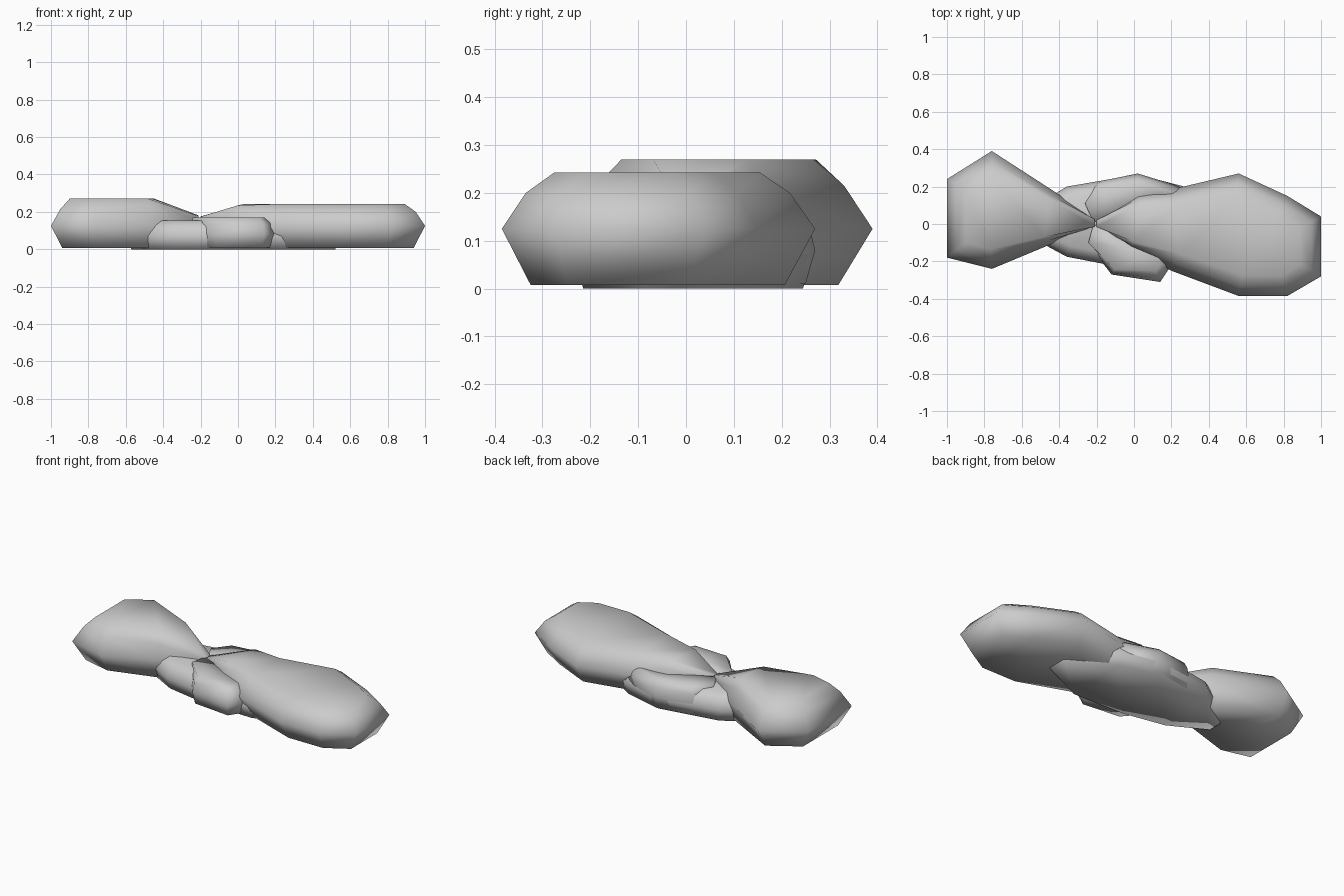
import bpy, bmesh
from mathutils import Vector

if "Cube" in bpy.data.objects:
    bpy.data.objects.remove(bpy.data.objects["Cube"])

PINCH = Vector((-0.2, 0.0))


def pillow(name, pairs, levels, pinch_z=None):
    """Puffy lobe: outline given as (low, high) pairs, stacked as inset rings."""
    ring = [Vector(p[0]) for p in pairs] + [Vector(p[1]) for p in reversed(pairs)]
    n = len(ring)
    area = sum(ring[i].x * ring[(i + 1) % n].y - ring[(i + 1) % n].x * ring[i].y for i in range(n))
    turn = 1 if area > 0 else -1
    bm = bmesh.new()
    rings = []
    top = levels[-1][1]
    for inset, z in levels:
        verts = []
        for i, p in enumerate(ring):
            a = (p - ring[i - 1]).normalized()
            b = (ring[(i + 1) % n] - p).normalized()
            na = Vector((-a.y, a.x)) * turn
            nb = Vector((-b.y, b.x)) * turn
            m = (na + nb).normalized()
            m *= min(1.3, 1 / max(0.3, m.dot(na)))
            d = (p - PINCH).length
            q, zz = p.copy(), z
            if pinch_z is None:
                q += m * inset
            else:
                q += m * inset * min(1, max(0, d - 0.06) / 0.45)
                k = pinch_z / top
                zz = z * (k + (1 - k) * min(1, d / 0.25))
            verts.append(bm.verts.new((q.x, q.y, zz)))
        rings.append(verts)
    for r, s in zip(rings, rings[1:]):
        for i in range(n):
            j = (i + 1) % n
            bm.faces.new((r[i], r[j], s[j], s[i]))
    # caps as strips between the two sides
    for r in (rings[0], rings[-1]):
        for i in range(n // 2 - 1):
            bm.faces.new((r[i], r[i + 1], r[n - 2 - i], r[n - 1 - i]))
    bmesh.ops.recalc_face_normals(bm, faces=bm.faces)
    for f in bm.faces:
        f.smooth = True
    me = bpy.data.meshes.new(name)
    bm.to_mesh(me)
    bm.free()
    ob = bpy.data.objects.new(name, me)
    bpy.context.collection.objects.link(ob)


small = [(0.03, 0.01), (0, 0.08), (0.02, 0.135), (0.06, 0.17)]

# large left lobe
pillow("left_lobe", [
    ((-0.21, -0.015), (-0.21, 0.025)),
    ((-0.46, -0.115), (-0.42, 0.17)),
    ((-0.76, -0.24), (-0.76, 0.39)),
    ((-1.0, -0.18), (-1.0, 0.24)),
], [(0.06, 0.008), (0, 0.125), (0.05, 0.215), (0.1, 0.27)], 0.17)

# large right lobe
pillow("right_lobe", [
    ((-0.2, -0.015), (-0.2, 0.02)),
    ((-0.02, -0.13), (0.02, 0.16)),
    ((0.2, -0.25), (0.2, 0.185)),
    ((0.56, -0.385), (0.56, 0.27)),
    ((0.82, -0.385), (0.82, 0.15)),
    ((1.0, -0.28), (1.0, 0.04)),
], [(0.06, 0.008), (0, 0.125), (0.05, 0.2), (0.11, 0.243)], 0.17)

# small front and back lobes
pillow("front_lobe", [
    ((-0.22, -0.01), (-0.18, 0.0)),
    ((-0.25, -0.1), (-0.08, -0.05)),
    ((-0.12, -0.27), (0.15, -0.12)),
    ((0.14, -0.31), (0.2, -0.22)),
], small, 0.17)
pillow("back_lobe", [
    ((-0.18, 0.0), (-0.22, 0.02)),
    ((-0.05, 0.05), (-0.27, 0.11)),
    ((0.2, 0.1), (-0.2, 0.225)),
    ((0.28, 0.19), (0.02, 0.27)),
], small, 0.17)

# low mound underneath
pillow("base_mound", [
    ((-0.59, -0.05), (-0.59, 0.06)),
    ((-0.36, -0.175), (-0.36, 0.2)),
    ((-0.1, -0.225), (0.02, 0.265)),
    ((0.25, -0.235), (0.27, 0.2)),
    ((0.54, -0.1), (0.54, 0.04)),
], [(0.02, 0.0), (0, 0.07), (0.02, 0.125), (0.06, 0.155)])
